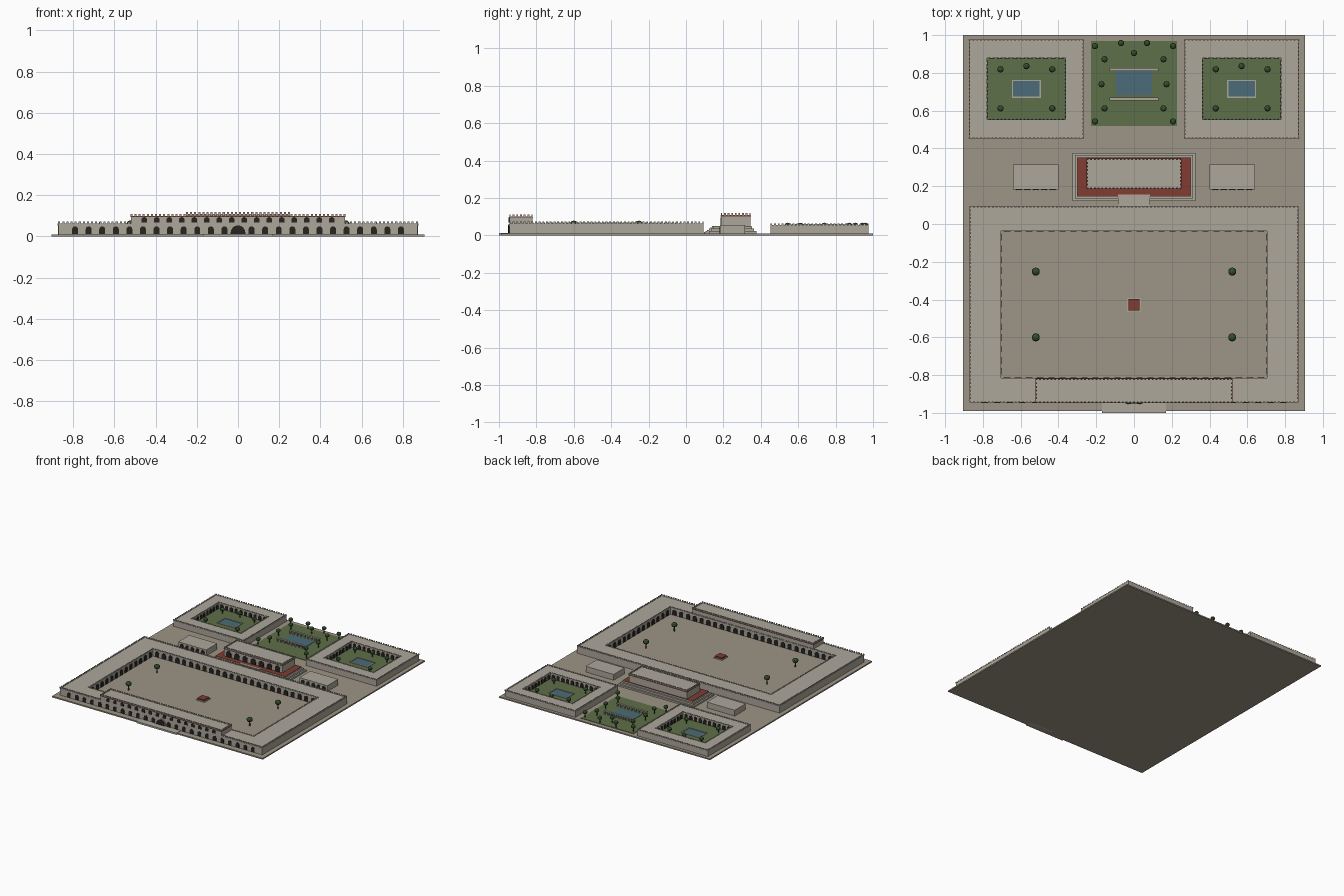
import bpy, bmesh
from math import pi, sin, cos
from mathutils import Matrix, Vector

if "Cube" in bpy.data.objects:
    bpy.data.objects.remove(bpy.data.objects["Cube"])


def material(name, rgb):
    m = bpy.data.materials.new(name)
    m.diffuse_color = (*rgb, 1)
    m.use_nodes = True
    m.node_tree.nodes["Principled BSDF"].inputs["Base Color"].default_value = m.diffuse_color
    return m


STONE = material("stone", (0.42, 0.39, 0.33))
GROUND = material("paving", (0.34, 0.30, 0.24))
RED = material("red_clay", (0.22, 0.045, 0.03))
GREEN = material("lawn", (0.11, 0.16, 0.065))
LEAF = material("foliage", (0.035, 0.075, 0.025))
WATER = material("water", (0.07, 0.15, 0.19))
DARK = material("dark_opening", (0.02, 0.018, 0.015))
WOOD = material("bark", (0.09, 0.05, 0.03))


def finish(name, bm, mat):
    bmesh.ops.recalc_face_normals(bm, faces=bm.faces)
    me = bpy.data.meshes.new(name)
    bm.to_mesh(me)
    bm.free()
    me.materials.append(mat)
    ob = bpy.data.objects.new(name, me)
    bpy.context.collection.objects.link(ob)
    return ob


def add_box(bm, x0, x1, y0, y1, z0, z1):
    mtx = Matrix.Translation(((x0 + x1) / 2, (y0 + y1) / 2, (z0 + z1) / 2))
    bmesh.ops.create_cube(bm, size=1, matrix=mtx @ Matrix.Diagonal((x1 - x0, y1 - y0, z1 - z0, 1)))


def box(name, mat, *dims):
    bm = bmesh.new()
    add_box(bm, *dims)
    return finish(name, bm, mat)


def ring(name, mat, o, i, z0, z1):
    """Rectangular ring; o and i are (x0, x1, y0, y1)."""
    bm = bmesh.new()
    loops = []
    for r, z in ((o, z0), (o, z1), (i, z1), (i, z0)):
        loops.append([bm.verts.new((x, y, z)) for x, y in
                      ((r[0], r[2]), (r[1], r[2]), (r[1], r[3]), (r[0], r[3]))])
    for k in range(4):
        a, b = loops[k], loops[(k + 1) % 4]
        for j in range(4):
            bm.faces.new((a[j], a[(j + 1) % 4], b[(j + 1) % 4], b[j]))
    return finish(name, bm, mat)


def merlons(name, r, z, inward=1, step=0.02, h=0.010):
    """Row of battlements just inside (or outside) the edges of a rectangle."""
    x0, x1, y0, y1 = r
    d = 0.003 * inward
    x0, x1, y0, y1 = x0 + d, x1 - d, y0 + d, y1 - d
    bm = bmesh.new()
    s, t = 0.005, 0.003
    nx, ny = round((x1 - x0) / step), round((y1 - y0) / step)
    pts = [(x0 + (x1 - x0) * k / nx, y, s, t) for k in range(nx + 1) for y in (y0, y1)]
    pts += [(x, y0 + (y1 - y0) * k / ny, t, s) for k in range(1, ny) for x in (x0, x1)]
    for x, y, a, b in pts:
        add_box(bm, x - a, x + a, y - b, y + b, z - 0.001, z + h)
    return finish(name, bm, STONE)


def arches(name, start, end, n, w, z0, h, mat=DARK, depth=0.003):
    """n round-headed openings along a wall; they face right of start->end."""
    a, b = Vector((*start, 0)), Vector((*end, 0))
    u = (b - a).normalized()
    nrm = Vector((u.y, -u.x, 0))
    r = w / 2
    prof = [(-r, 0), (r, 0)] + [(r * cos(k * pi / 8), h - r + r * sin(k * pi / 8)) for k in range(9)]
    bm = bmesh.new()
    for k in range(n):
        c = a.lerp(b, k / (n - 1) if n > 1 else 0.5)
        c.z = z0
        back = [bm.verts.new(c + u * p + Vector((0, 0, q)) - nrm * 0.001) for p, q in prof]
        front = [bm.verts.new(v.co + nrm * (depth + 0.001)) for v in back]
        bm.faces.new(front)
        bm.faces.new(back[::-1])
        for j in range(len(prof)):
            m = (j + 1) % len(prof)
            bm.faces.new((back[j], back[m], front[m], front[j]))
    return finish(name, bm, mat)


def arcade(name, r, nx, ny, w, z0, h, pad):
    """Arches on the four courtyard-facing walls."""
    x0, x1, y0, y1 = r
    arches(name + "_back", (x0 + pad, y1), (x1 - pad, y1), nx, w, z0, h)
    arches(name + "_front", (x1 - pad, y0), (x0 + pad, y0), nx, w, z0, h)
    arches(name + "_left", (x0, y0 + pad), (x0, y1 - pad), ny, w, z0, h)
    arches(name + "_right", (x1, y1 - pad), (x1, y0 + pad), ny, w, z0, h)


def trees(name, pts, r, zc):
    trunk, crown = bmesh.new(), bmesh.new()
    for x, y in pts:
        bmesh.ops.create_cone(trunk, cap_ends=True, segments=6, radius1=r * 0.22, radius2=r * 0.18,
                              depth=zc - 0.01, matrix=Matrix.Translation((x, y, (zc + 0.01) / 2)))
        bmesh.ops.create_icosphere(crown, subdivisions=2, radius=r,
                                   matrix=Matrix.Translation((x, y, zc)) @ Matrix.Diagonal((1, 1, 0.85, 1)))
    finish(name + "_trunks", trunk, WOOD)
    finish(name + "_crowns", crown, LEAF)


def pool(name, x0, x1, y0, y1):
    e = 0.007
    ring(name + "_rim", STONE, (x0, x1, y0, y1), (x0 + e, x1 - e, y0 + e, y1 - e), 0.01, 0.018)
    box(name + "_water", WATER, x0 + e, x1 - e, y0 + e, y1 - e, 0.01, 0.015)


# Ground platform and entrance step
box("platform", GROUND, -0.905, 0.905, -0.99, 1.0, 0, 0.01)
box("entrance_step", STONE, -0.17, 0.17, -1.0, -0.94, 0, 0.013)

# Large front courtyard
outer, inner = (-0.87, 0.87, -0.945, 0.094), (-0.705, 0.705, -0.815, -0.036)
ring("courtyard_wing", STONE, outer, inner, 0.009, 0.063)
merlons("courtyard_outer_battlement", outer, 0.063)
merlons("courtyard_inner_battlement", inner, 0.063, -1, h=0.006)
arcade("courtyard_arcade", inner, 24, 13, 0.034, 0.011, 0.042, 0.035)
for s in (-1, 1):
    xs = sorted((s * 0.79, s * 0.066))
    arches("facade_arches", (xs[0], -0.945), (xs[1], -0.945), 12, 0.029, 0.012, 0.037)
arches("gate_surround", (-0.05, -0.945), (0.05, -0.945), 1, 0.088, 0.01, 0.051, STONE, 0.005)
arches("gate_opening", (-0.04, -0.945), (0.04, -0.945), 1, 0.072, 0.011, 0.043, DARK, 0.008)

# Upper gallery above the front facade
upper = (-0.52, 0.52, -0.945, -0.82)
box("upper_gallery", STONE, *upper, 0.06, 0.1)
box("upper_gallery_band", RED, -0.522, 0.522, -0.947, -0.818, 0.095, 0.099)
merlons("upper_gallery_battlement", upper, 0.1)
arches("upper_gallery_arches", (-0.455, -0.945), (0.455, -0.945), 16, 0.028, 0.068, 0.026)

# Courtyard fountain and trees
box("fountain_base", STONE, -0.036, 0.036, -0.463, -0.391, 0.009, 0.016)
box("fountain_block", RED, -0.03, 0.03, -0.457, -0.397, 0.012, 0.026)
trees("courtyard_trees", [(x, y) for x in (-0.52, 0.52) for y in (-0.252, -0.6)], 0.022, 0.06)

# Central hall on a stepped terrace
for k, (e, z) in enumerate(((0, 0.022), (0.012, 0.036), (0.024, 0.047))):
    box("terrace_tier", STONE, -0.325 + e, 0.325 - e, 0.122 + e, 0.376 - e, 0.009, z)
box("terrace_floor", RED, -0.3, 0.3, 0.147, 0.351, 0.045, 0.049)
for k in range(6):
    y = 0.095 + 0.009 * k
    box("terrace_stair", STONE, -0.085, 0.085, y, 0.155, 0.009, 0.0165 + 0.0066 * k)
hall = (-0.25, 0.25, 0.187, 0.345)
box("hall", STONE, *hall, 0.045, 0.108)
box("hall_band", RED, -0.252, 0.252, 0.185, 0.347, 0.101, 0.105)
merlons("hall_battlement", hall, 0.108)
arches("hall_arches", (-0.21, 0.187), (0.21, 0.187), 7, 0.044, 0.049, 0.045)

# Side pavilions
for s in (-1, 1):
    cx = s * 0.52
    box("pavilion", STONE, cx - 0.12, cx + 0.12, 0.182, 0.316, 0.009, 0.055)
    arches("pavilion_arches", (cx - 0.09, 0.182), (cx + 0.09, 0.182), 5, 0.028, 0.011, 0.034)

# Rear cloisters with gardens
for s, side in ((-1, "left"), (1, "right")):
    cx = s * 0.57
    out = (cx - 0.303, cx + 0.303, 0.453, 0.977)
    inn = (cx - 0.208, cx + 0.208, 0.552, 0.878)
    n = side + "_cloister"
    ring(n, STONE, out, inn, 0.009, 0.055)
    merlons(n + "_outer_battlement", out, 0.055, h=0.008)
    merlons(n + "_inner_battlement", inn, 0.055, -1, h=0.005)
    arcade(n + "_arcade", inn, 10, 8, 0.026, 0.014, 0.034, 0.025)
    box(n + "_lawn", GREEN, *inn, 0.009, 0.013)
    pool(n + "_pool", cx - 0.077, cx + 0.077, 0.667, 0.763)
    trees(n + "_trees", [(cx - 0.137, 0.819), (cx, 0.836), (cx + 0.137, 0.819),
                         (cx - 0.137, 0.612), (cx + 0.137, 0.612)], 0.017, 0.045)

# Middle garden with pool and two pergolas
box("garden_lawn", GREEN, -0.227, 0.227, 0.518, 0.968, 0.009, 0.013)
box("garden_pool_water", WATER, -0.095, 0.095, 0.682, 0.81, 0.01, 0.0155)
for y in (0.663, 0.819):
    bm = bmesh.new()
    add_box(bm, -0.13, 0.13, y - 0.008, y + 0.008, 0.035, 0.041)
    for k in range(9):
        x = -0.122 + 0.0305 * k
        add_box(bm, x - 0.004, x + 0.004, y - 0.005, y + 0.005, 0.01, 0.036)
    finish("pergola", bm, STONE)
half = [(0.207, 0.942), (0.069, 0.958), (0.156, 0.872), (0.172, 0.74), (0.156, 0.612), (0.207, 0.543)]
trees("garden_trees", [(s * x, y) for s in (-1, 1) for x, y in half] + [(0, 0.905)], 0.017, 0.053)
